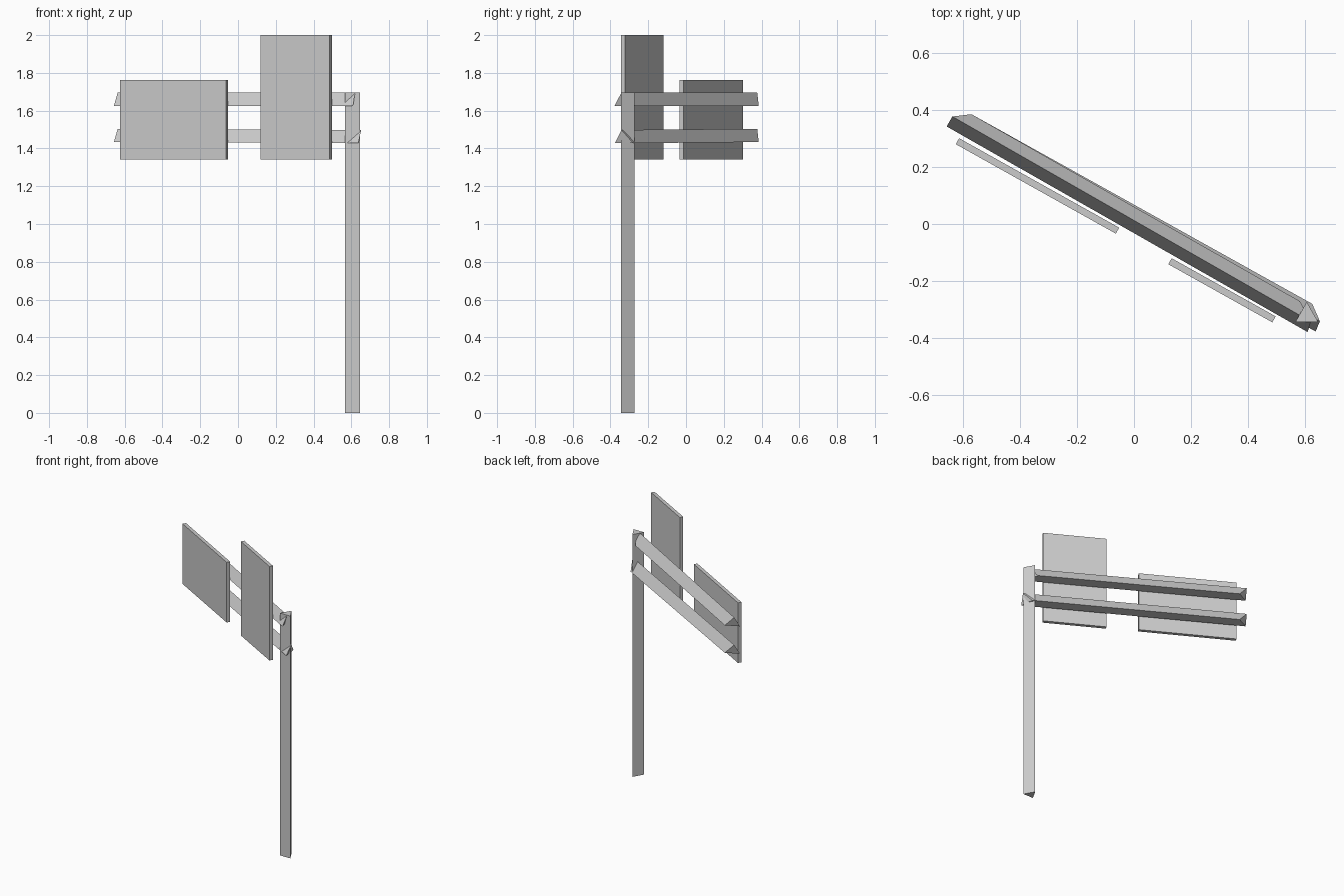
import bpy
import bmesh
import math

if "Cube" in bpy.data.objects:
    bpy.data.objects.remove(bpy.data.objects["Cube"])


def prism(name, end_a, end_b):
    """Closed three-sided bar between two triangular ends."""
    bm = bmesh.new()
    a = [bm.verts.new(p) for p in end_a]
    b = [bm.verts.new(p) for p in end_b]
    bm.faces.new(a)
    bm.faces.new(b[::-1])
    for i in range(3):
        j = (i + 1) % 3
        bm.faces.new((a[j], a[i], b[i], b[j]))
    bmesh.ops.recalc_face_normals(bm, faces=bm.faces)
    mesh = bpy.data.meshes.new(name)
    bm.to_mesh(mesh)
    bm.free()
    bpy.context.collection.objects.link(bpy.data.objects.new(name, mesh))


def panel(name, x, y, width, z0, z1):
    """Thin board turned to follow the rails."""
    bpy.ops.mesh.primitive_cube_add(size=1, location=(x, y, (z0 + z1) / 2),
                                    rotation=(0, 0, math.radians(-29.2)))
    ob = bpy.context.object
    ob.name = name
    ob.scale = (width, 0.024, z1 - z0)


def rail_end(points, z):
    """Front, top and back corner of a rail end, flat side down."""
    return [(x, y, z + dz) for (x, y), dz in zip(points, (0, 0.07, 0))]


# Upright triangular post
tri = [(0.566, -0.344), (0.646, -0.344), (0.606, -0.273)]
prism("post", [(x, y, 0) for x, y in tri], [(x, y, 1.695) for x, y in tri])

# Triangular rails with ends cut back toward the rear edge
left = [(-0.657, 0.342), (-0.637, 0.377), (-0.57, 0.385)]
upper_right = [(0.609, -0.379), (0.62, -0.342), (0.582, -0.271)]
lower_right = [(0.637, -0.377), (0.652, -0.341), (0.625, -0.28)]
prism("upper_rail", rail_end(left, 1.626), rail_end(upper_right, 1.625))
prism("lower_rail", rail_end(left, 1.434), rail_end(lower_right, 1.428))

# Sign boards
panel("wide_board", -0.3385, 0.1335, 0.643, 1.342, 1.763)
panel("tall_board", 0.3085, -0.2325, 0.418, 1.342, 2.0)
